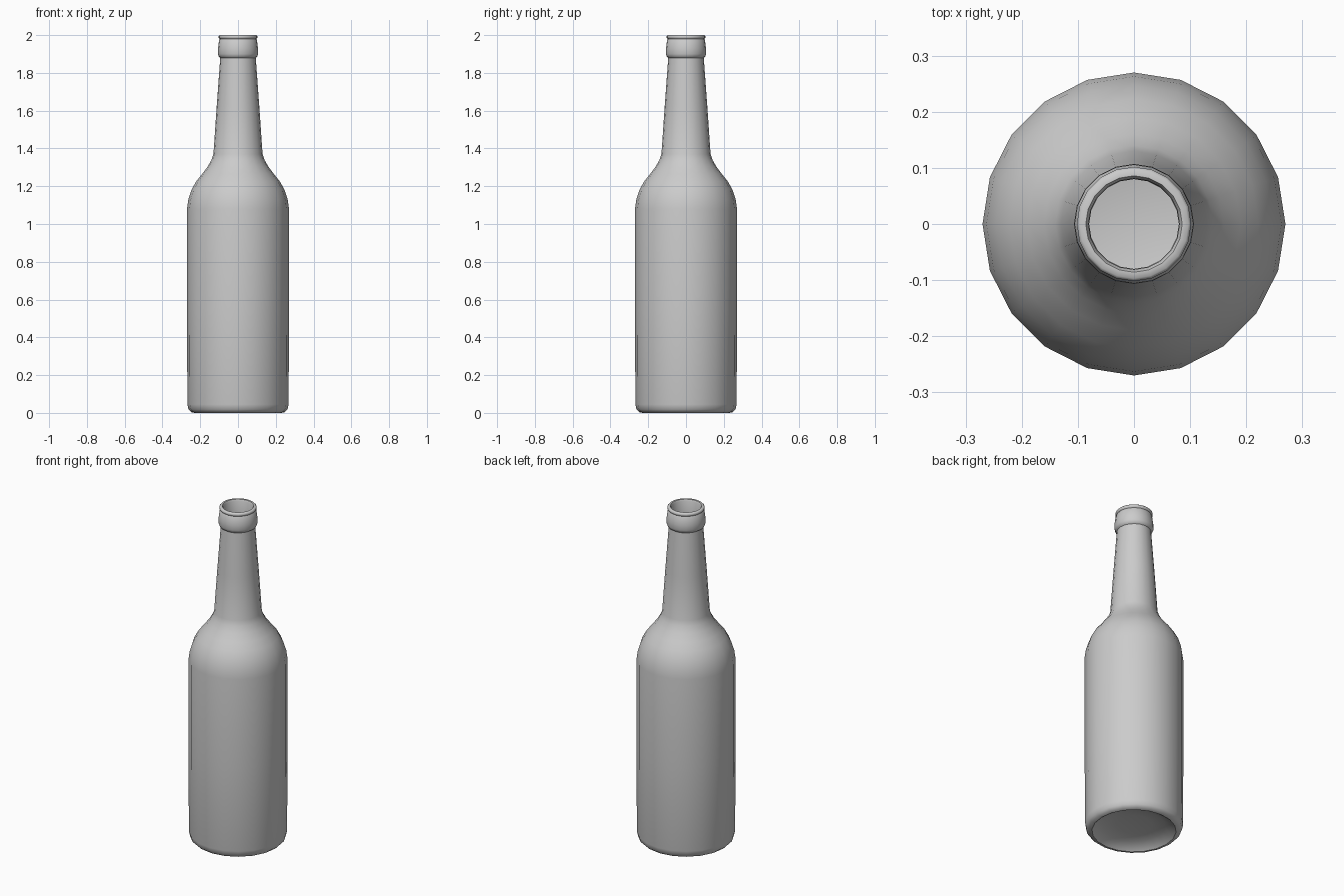
import bpy, bmesh, math

if "Cube" in bpy.data.objects:
    bpy.data.objects.remove(bpy.data.objects["Cube"])

SIDES = 20

# closed wall profile (radius, z): under the base, up the outside, down the inside
outer = [(0.10, 0.04), (0.17, 0.032), (0.215, 0.012), (0.23, 0.0), (0.248, 0.004),
         (0.262, 0.018), (0.268, 0.045), (0.27, 0.55), (0.27, 1.08), (0.263, 1.13),
         (0.247, 1.18), (0.222, 1.225), (0.19, 1.265), (0.16, 1.305), (0.14, 1.34),
         (0.13, 1.37), (0.113, 1.62), (0.094, 1.88)]
lip = [(0.101, 1.885), (0.107, 1.9), (0.106, 1.93), (0.1, 1.975), (0.096, 1.98),
       (0.102, 1.985), (0.102, 1.995), (0.097, 2.0), (0.086, 2.0), (0.081, 1.99)]
inner = [(0.08, 1.88), (0.098, 1.62), (0.113, 1.37), (0.145, 1.3), (0.205, 1.215),
         (0.245, 1.13), (0.252, 1.08), (0.252, 0.08), (0.235, 0.06)]


def lathe(name, profile, bottom_z, floor_z):
    """Spin a profile about z and close both ends on the axis."""
    bm = bmesh.new()
    rings = [[bm.verts.new((r * math.cos(2 * math.pi * i / SIDES),
                            r * math.sin(2 * math.pi * i / SIDES), z))
              for i in range(SIDES)] for r, z in profile]
    for a, b in zip(rings, rings[1:]):
        for i in range(SIDES):
            j = (i + 1) % SIDES
            bm.faces.new((a[i], a[j], b[j], b[i]))
    for ring, z in ((rings[0], bottom_z), (rings[-1], floor_z)):
        centre = bm.verts.new((0, 0, z))
        for i in range(SIDES):
            bm.faces.new((ring[i], ring[(i + 1) % SIDES], centre))
    bmesh.ops.recalc_face_normals(bm, faces=bm.faces)
    mesh = bpy.data.meshes.new(name)
    bm.to_mesh(mesh)
    bm.free()
    obj = bpy.data.objects.new(name, mesh)
    bpy.context.collection.objects.link(obj)
    return obj


# glass bottle with punt, shoulder, neck, collar and hollow inside
bottle = lathe("bottle", outer + lip + inner, 0.043, 0.06)
bpy.context.view_layer.objects.active = bottle
bottle.select_set(True)
bpy.ops.object.shade_smooth_by_angle(angle=math.radians(50))
